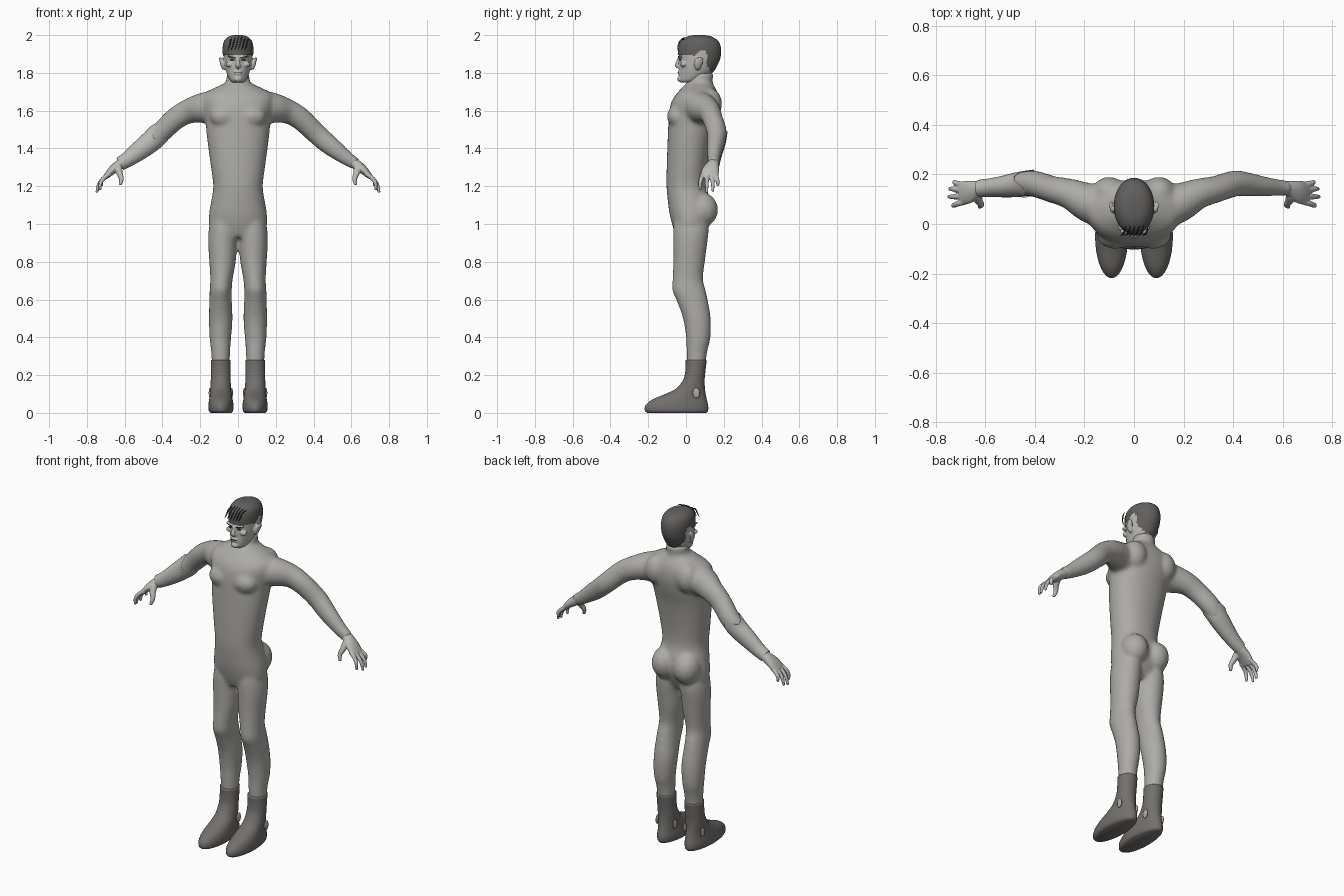
import bpy, bmesh, math
from mathutils import Vector, Matrix


def material(name, r, g, b):
    m = bpy.data.materials.new(name)
    m.diffuse_color = (r, g, b, 1)
    return m


SUIT = material("suit grey", 0.42, 0.41, 0.385)
SKIN = material("skin grey", 0.50, 0.49, 0.465)
BOOT = material("boot grey", 0.17, 0.16, 0.15)
HAIR = material("hair grey", 0.12, 0.115, 0.11)
DARK = material("dark line", 0.04, 0.04, 0.04)


def spline(rows, k=4):
    """Catmull-Rom interpolation of rows of numbers."""
    out = []
    for i in range(len(rows) - 1):
        p = [rows[max(0, min(len(rows) - 1, i + d))] for d in (-1, 0, 1, 2)]
        for j in range(k):
            t = j / k
            out.append([0.5 * (2 * b + (c - a) * t + (2 * a - 5 * b + 4 * c - d) * t * t
                               + (3 * b - a - 3 * c + d) * t ** 3) for a, b, c, d in zip(*p)])
    return out + [list(rows[-1])]


def loft(bm, rings):
    vs = [[bm.verts.new(p) for p in r] for r in rings]
    n = len(vs[0])
    for a, b in zip(vs, vs[1:]):
        for i in range(n):
            bm.faces.new((a[i], a[(i + 1) % n], b[(i + 1) % n], b[i]))
    bm.faces.new(vs[0][::-1])
    bm.faces.new(vs[-1])


def stack(bm, rows, s=1, n=32, p=1.0, grow=0.0, k=4):
    """Upright loft; each row is z, x0, x1, y0, y1."""
    rings = []
    for z, x0, x1, y0, y1 in spline(rows, k):
        ring = []
        for i in range(n):
            a = 2 * math.pi * i / n
            c, d = math.cos(a), math.sin(a)
            c, d = math.copysign(abs(c) ** p, c), math.copysign(abs(d) ** p, d)
            ring.append((s * ((x0 + x1) / 2 + ((x1 - x0) / 2 + grow) * c),
                         (y0 + y1) / 2 + ((y1 - y0) / 2 + grow) * d, z))
        rings.append(ring)
    loft(bm, rings)


def limb(bm, rows, s=1, n=20, grow=0.0, k=4):
    """Tube along a path; each row is x, y, z, radius, radius in y."""
    pts = spline(rows, k)
    rings = []
    for i, q in enumerate(pts):
        c = Vector(q[:3])
        t = (Vector(pts[min(i + 1, len(pts) - 1)][:3]) - Vector(pts[max(i - 1, 0)][:3])).normalized()
        u = t.cross(Vector((0, 1, 0))).normalized()
        v = u.cross(t)
        ring = []
        for j in range(n):
            a = 2 * math.pi * j / n
            w = c + u * math.cos(a) * (q[3] + grow) + v * math.sin(a) * (q[4] + grow)
            ring.append((s * w.x, w.y, w.z))
        rings.append(ring)
    loft(bm, rings)


def ball(bm, c, r, rot=0.0):
    m = Matrix.Translation(c) @ Matrix.Rotation(rot, 4, 'Y') @ Matrix.Diagonal((*r, 1))
    bmesh.ops.create_uvsphere(bm, u_segments=20, v_segments=12, radius=1, matrix=m)


def finish(name, bm, mat, voxel=0.0, smooth=0):
    bmesh.ops.recalc_face_normals(bm, faces=bm.faces[:])
    me = bpy.data.meshes.new(name)
    for f in bm.faces:
        f.smooth = True
    bm.to_mesh(me)
    bm.free()
    me.materials.append(mat)
    ob = bpy.data.objects.new(name, me)
    bpy.context.collection.objects.link(ob)
    if voxel:
        r = ob.modifiers.new("fuse", 'REMESH')
        r.mode, r.voxel_size, r.use_smooth_shade = 'VOXEL', voxel, True
        m = ob.modifiers.new("soften", 'SMOOTH')
        m.factor, m.iterations = 0.5, smooth
    return ob


# Body: torso, legs and arms fused into one skin
TORSO = [(0.93, .06, -.05, .08), (0.98, .145, -.068, .11), (1.05, .153, -.086, .135), (1.12, .142, -.096, .13),
         (1.2, .131, -.103, .11), (1.3, .143, -.102, .115), (1.45, .163, -.097, .14), (1.54, .172, -.093, .165),
         (1.6, .182, -.088, .177), (1.65, .19, -.076, .178), (1.69, .18, -.05, .17), (1.72, .125, -.022, .155),
         (1.745, .07, 0, .14)]
LEG = [(1.04, .02, .14, -.06, .11), (.97, .004, .155, -.068, .12), (.9, .005, .158, -.068, .113),
       (.8, .012, .152, -.067, .1), (.71, .028, .147, -.071, .09), (.65, .033, .15, -.073, .104),
       (.59, .033, .152, -.048, .117), (.5, .029, .154, -.016, .131), (.4, .036, .151, 0, .13),
       (.32, .042, .142, .003, .112), (.22, .045, .138, .006, .1)]
ARM = [(.10, .06, 1.615, .09, .085), (.18, .085, 1.615, .082, .08), (.26, .122, 1.597, .066, .062),
       (.33, .14, 1.558, .06, .054), (.405, .163, 1.488, .056, .053), (.46, .16, 1.438, .054, .048),
       (.52, .152, 1.39, .048, .041), (.58, .147, 1.345, .038, .034), (.625, .144, 1.318, .033, .031)]
bm = bmesh.new()
stack(bm, [(z, -w, w, a, b) for z, w, a, b in TORSO], n=48, p=.92)
stack(bm, [(1.68, -.07, .07, .0, .15), (1.75, -.062, .062, .012, .142), (1.8, -.06, .06, .03, .145)])
for s in (1, -1):
    stack(bm, LEG, s)
    limb(bm, ARM, s)
    ball(bm, (s * .072, .088, 1.075), (.074, .082, .09))      # buttocks
    ball(bm, (s * .10, .125, 1.635), (.07, .066, .085))       # shoulder blades
    ball(bm, (s * .075, -.045, 1.57), (.075, .056, .06))      # chest
finish("body", bm, SUIT, .011, 6)

# Forearm sleeve on one side only, with a wavy upper edge
bm = bmesh.new()
limb(bm, ARM[4:], -1, 24, .0035)
bmesh.ops.delete(bm, geom=[f for f in bm.faces if len(f.verts) > 4], context='FACES')
bm.verts.ensure_lookup_table()
for i in range(24):
    bm.verts[i].co += Vector((-1, 0, -.8)) * .022 * (1 + math.sin(i * math.pi / 4))
    for r in (1, 2, 3):
        bm.verts[i + 24 * r].co += Vector((-1, 0, -.8)) * .022 * (1 + math.sin(i * math.pi / 4)) * (1 - r / 4)
finish("forearm_sleeve", bm, SKIN)

# Hands: palm, four fingers and thumb
for s, side in ((1, "left"), (-1, "right")):
    bm = bmesh.new()
    limb(bm, [(.59, .146, 1.338, .024, .027), (.625, .143, 1.315, .028, .032),
              (.665, .13, 1.285, .023, .046), (.7, .122, 1.25, .014, .046)], s)
    for y0, y1, x, z in ((.158, .168, .722, 1.2), (.135, .142, .744, 1.172),
                         (.112, .11, .748, 1.166), (.09, .075, .73, 1.18)):
        limb(bm, [(.68, y0, 1.265, .012, .012), (.71, (y0 + y1) / 2, 1.243, .012, .0115),
                  ((.71 + x) / 2 + .008, y1, (1.243 + z) / 2 + .004, .0105, .01), (x, y1, z, .007, .007)], s, 12)
    limb(bm, [(.635, .115, 1.3, .022, .02), (.627, .092, 1.268, .017, .016),
              (.617, .078, 1.238, .013, .012), (.625, .068, 1.207, .008, .008)], s, 12)
    finish(side + "_hand", bm, SKIN, .004, 3)

# Boots, with a bare patch at each side of the heel
SHAFT = [(.0, .034, .146, -.205, .108), (.012, .026, .155, -.218, .117), (.04, .024, .157, -.214, .117),
         (.07, .028, .153, -.18, .11), (.1, .033, .148, -.11, .104), (.13, .037, .146, -.05, .1),
         (.18, .039, .144, -.013, .099), (.23, .039, .144, -.003, .104), (.28, .039, .144, -.003, .11)]
for s, side in ((1, "left"), (-1, "right")):
    bm = bmesh.new()
    stack(bm, SHAFT, s, 36)
    finish(side + "_boot", bm, BOOT)
    bm = bmesh.new()
    for x in (.034, .148):
        ball(bm, (s * x, .055, .105), (.007, .018, .028))
    finish(side + "_heel_patch", bm, SUIT)

# Head: skull, nose, brow, lips, jaw and ears
SKULL = [(1.748, .022, -.024, .04), (1.756, .038, -.034, .075), (1.775, .05, -.037, .105), (1.805, .062, -.036, .14),
         (1.84, .07, -.036, .16), (1.87, .074, -.036, .174), (1.9, .076, -.037, .18), (1.93, .076, -.036, .18),
         (1.955, .071, -.028, .17), (1.975, .058, -.008, .15), (1.988, .038, .02, .12), (1.993, .014, .05, .09)]
SKULL = [(z, -w, w, a, b) for z, w, a, b in SKULL]
bm = bmesh.new()
stack(bm, SKULL, n=40)
limb(bm, [(0, -.034, 1.883, .008, .008), (0, -.044, 1.858, .01, .009), (0, -.05, 1.84, .014, .01),
          (0, -.038, 1.83, .012, .008)], 1, 12)
ball(bm, (0, -.032, 1.768), (.022, .014, .016))
for z in (1.807, 1.795):
    ball(bm, (0, -.033, z), (.022, .01, .006))
for s in (1, -1):
    ball(bm, (s * .03, -.028, 1.885), (.028, .014, .008), s * -.2)
    ball(bm, (s * .045, -.014, 1.845), (.02, .016, .014))
    ball(bm, (s * .082, .062, 1.848), (.013, .02, .034), s * .25)
    ball(bm, (s * .09, .074, 1.862), (.008, .018, .024), s * .3)
finish("head", bm, SKIN, .0045, 3)

# Eyes, brows and mouth line
bm = bmesh.new()
for s in (1, -1):
    ball(bm, (s * .03, -.031, 1.868), (.012, .006, .0035))
    ball(bm, (s * .03, -.039, 1.884), (.02, .004, .0025), s * -.25)
ball(bm, (0, -.041, 1.801), (.022, .003, .0022))
finish("face_lines", bm, DARK)

# Hair: enlarged scalp shell trimmed around face and ears
def hairline(y):
    if y < .035:
        return 1.893
    if y < .075:
        return 1.88 + (y - .035) * 1.0
    return 1.922 if y < .11 else max(1.775, 1.84 - (y - .11) * 1.6)


bm = bmesh.new()
stack(bm, [(z + .007 * (z > 1.95), *r) for z, *r in SKULL], n=64, grow=.0055, k=6)
bmesh.ops.delete(bm, geom=[f for f in bm.faces if f.calc_center_median().z <
                           hairline(f.calc_center_median().y)], context='FACES')
finish("hair", bm, HAIR)

# Loose fringe strands
bm = bmesh.new()
for i in range(6):
    x = -.045 + i * .018
    limb(bm, [(x + .012, -.008, 1.992 - abs(x) * .3, .002, .001), (x + .006, -.03, 1.972, .004, .0025),
              (x, -.042, 1.945, .004, .002), (x - .01, -.046, 1.92, .001, .001)], 1, 8)
finish("fringe_strands", bm, DARK)
